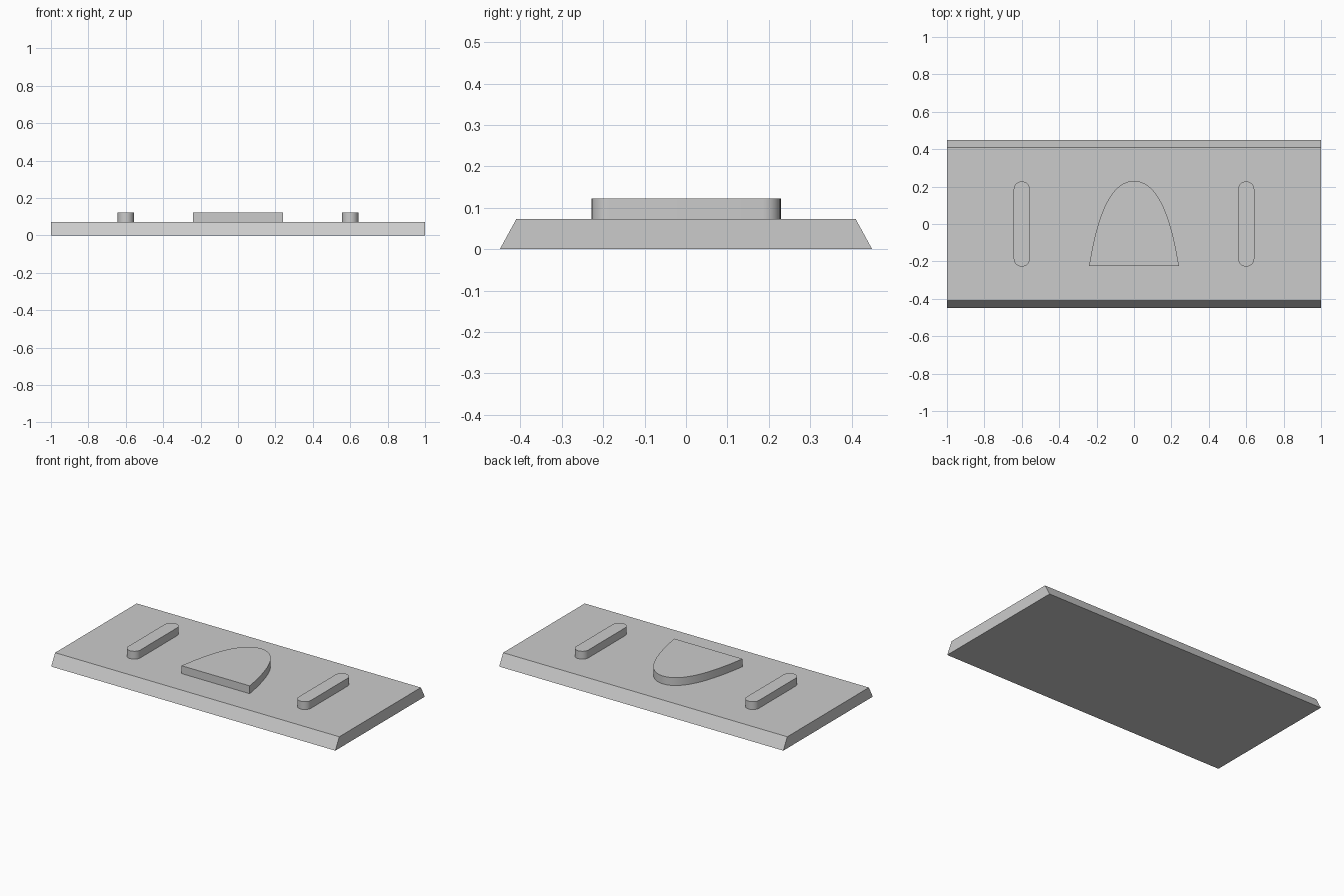
import bpy
import bmesh
from math import cos, sin, pi, radians
from mathutils import Vector
from mathutils.geometry import interpolate_bezier

cube = bpy.data.objects.get("Cube")
if cube:
    bpy.data.objects.remove(cube, do_unlink=True)

# Single grey finish
grey = bpy.data.materials.new("plain_grey")
grey.use_nodes = True
colour = (0.6, 0.6, 0.6, 1)
grey.diffuse_color = colour
grey.node_tree.nodes["Principled BSDF"].inputs["Base Color"].default_value = colour

BASE_TOP = 0.073
PART_TOP = 0.123


def extrude_outline(name, points, direction):
    """Solid made by sweeping a flat outline along a direction."""
    bm = bmesh.new()
    face = bm.faces.new([bm.verts.new(p) for p in points])
    swept = bmesh.ops.extrude_face_region(bm, geom=[face], use_keep_orig=True)
    moved = [v for v in swept["geom"] if isinstance(v, bmesh.types.BMVert)]
    bmesh.ops.translate(bm, verts=moved, vec=direction)
    bmesh.ops.recalc_face_normals(bm, faces=bm.faces)
    mesh = bpy.data.meshes.new(name)
    bm.to_mesh(mesh)
    bm.free()
    mesh.materials.append(grey)
    obj = bpy.data.objects.new(name, mesh)
    bpy.context.collection.objects.link(obj)
    bpy.ops.object.select_all(action="DESELECT")
    obj.select_set(True)
    bpy.context.view_layer.objects.active = obj
    bpy.ops.object.shade_smooth_by_angle(angle=radians(30))
    return obj


# Base slab with sloping front and back
section = [(-0.45, 0), (0.45, 0), (0.41, BASE_TOP), (-0.41, BASE_TOP)]
extrude_outline("base_slab", [(-1, y, z) for y, z in section], (2, 0, 0))

rise = (0, 0, PART_TOP - BASE_TOP)

# Raised arch in the middle: one curved flank, mirrored
flank = interpolate_bezier(Vector((0.24, -0.225, BASE_TOP)), Vector((0.2, 0.03, BASE_TOP)),
                           Vector((0.13, 0.23, BASE_TOP)), Vector((0, 0.23, BASE_TOP)), 24)
mirrored = [Vector((-p.x, p.y, p.z)) for p in reversed(flank[:-1])]
extrude_outline("raised_arch", flank + mirrored, rise)

# Round-ended bars on either side
radius, reach, steps = 0.043, 0.185, 16
for name, x in (("left_bar", 0.6), ("right_bar", -0.6)):
    outline = []
    for side, start in ((1, 0), (-1, pi)):
        for i in range(steps + 1):
            a = start + pi * i / steps
            outline.append((x + radius * cos(a), side * reach + radius * sin(a), BASE_TOP))
    extrude_outline(name, outline, rise)
